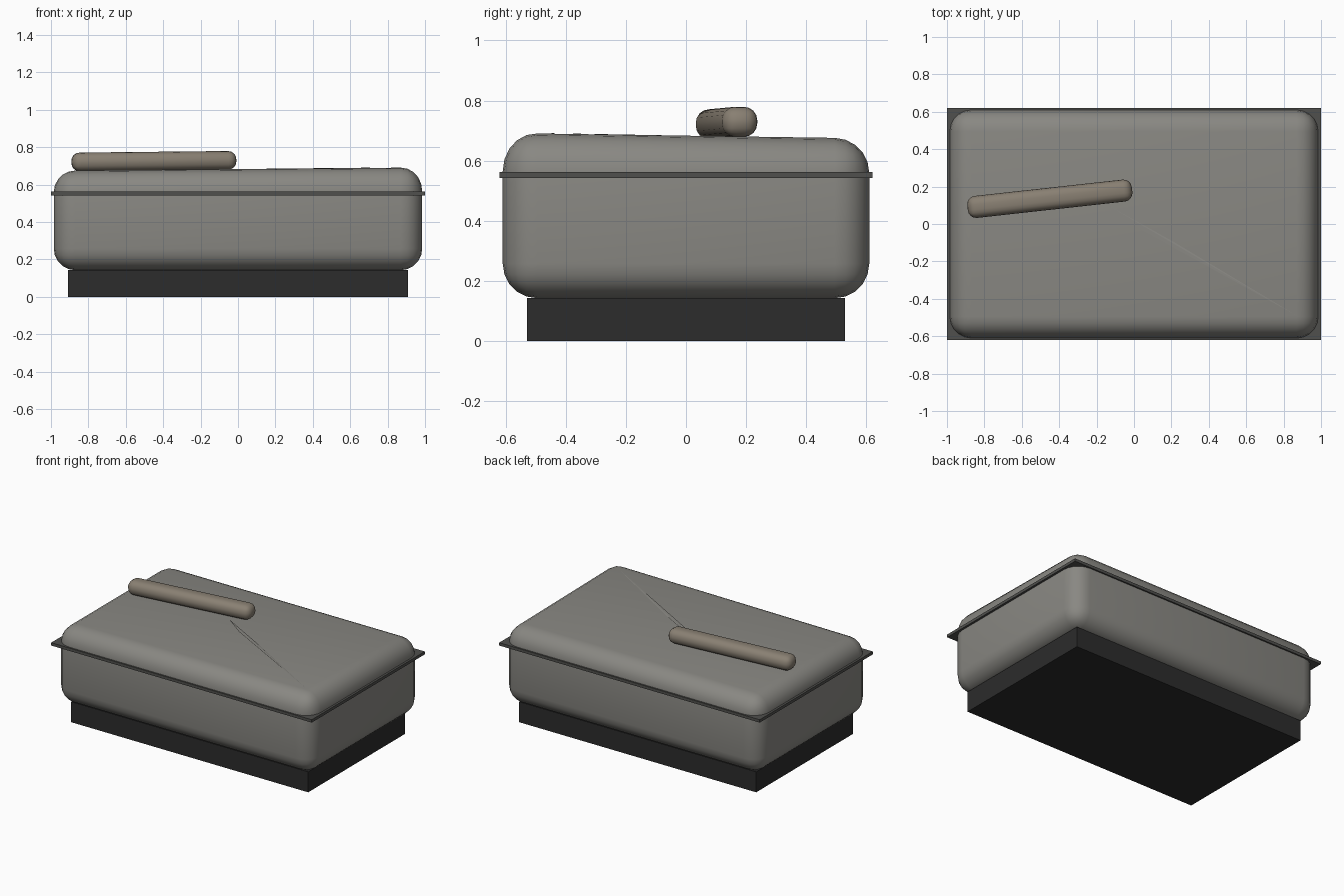
import bpy, bmesh
from math import radians

if "Cube" in bpy.data.objects:
    bpy.data.objects.remove(bpy.data.objects["Cube"])


def paint(obj, rgb):
    mat = bpy.data.materials.new(obj.name + "_colour")
    mat.diffuse_color = (*rgb, 1)
    mat.use_nodes = True
    mat.node_tree.nodes["Principled BSDF"].inputs["Base Color"].default_value = mat.diffuse_color
    obj.data.materials.append(mat)


def box(name, size, centre, rgb, bevel=0, segments=5, rotation=(0, 0, 0)):
    """Box with optional rounded edges; the bevel is baked into the mesh."""
    bm = bmesh.new()
    bmesh.ops.create_cube(bm, size=1)
    bmesh.ops.scale(bm, vec=size, verts=bm.verts)
    if bevel:
        bmesh.ops.bevel(bm, geom=bm.edges[:], offset=bevel, segments=segments,
                        profile=0.5, affect='EDGES', clamp_overlap=True)
    mesh = bpy.data.meshes.new(name)
    bm.to_mesh(mesh)
    bm.free()
    obj = bpy.data.objects.new(name, mesh)
    bpy.context.collection.objects.link(obj)
    obj.location = centre
    obj.rotation_euler = rotation
    paint(obj, rgb)
    if bevel:
        bpy.ops.object.select_all(action='DESELECT')
        obj.select_set(True)
        bpy.context.view_layer.objects.active = obj
        bpy.ops.object.shade_smooth_by_angle(angle=radians(35))
    return obj


GREY = (0.25, 0.245, 0.225)

# Dark plinth
box("base", (1.82, 1.06, 0.142), (0, 0, 0.071), (0.025, 0.025, 0.025))

# Rounded case, its top rising gently towards the front right corner
case = box("case", (1.97, 1.22, 0.532), (0, 0, 0.408), GREY, bevel=0.115)
for v in case.data.vertices:
    if v.co.z > 0.1:
        lift = (v.co.x / 1.97 + 0.5) * (0.5 - v.co.y / 1.22)
        v.co.z += 0.019 * lift * min(1, (v.co.z - 0.1) / 0.16)

# Thin lip where lid and case meet
box("rim", (2.0, 1.24, 0.02), (0, 0, 0.552), (0.08, 0.08, 0.075))

# Narrow crease running from the raised corner to the handle
mesh = bpy.data.meshes.new("lid_crease")
mesh.from_pydata([(0.87, -0.49, 0.692), (-0.14, 0.10, 0.681),
                  (0.02, -0.02, 0.683), (0.22, -0.10, 0.683)], [],
                 [(0, 1, 2), (0, 3, 1)])
crease = bpy.data.objects.new("lid_crease", mesh)
bpy.context.collection.objects.link(crease)
paint(crease, GREY)

# Rounded bar handle lying at a slight angle on the lid
box("handle", (0.885, 0.118, 0.1), (-0.45, 0.135, 0.725), (0.25, 0.215, 0.17),
    bevel=0.045, segments=4, rotation=(0, radians(-0.6), radians(6.3)))
